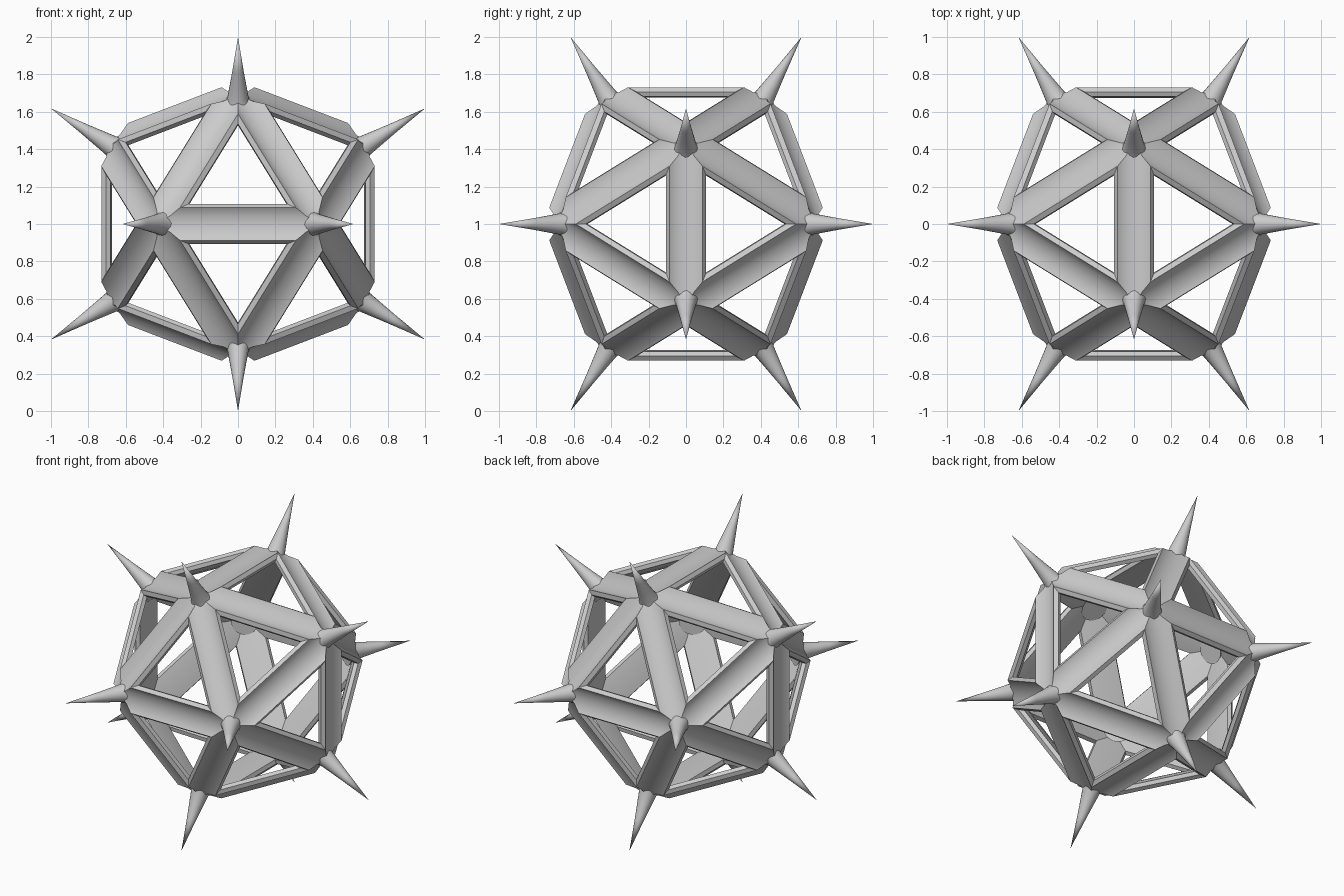
import bpy, bmesh, math
from mathutils import Vector
from itertools import combinations

if "Cube" in bpy.data.objects:
    bpy.data.objects.remove(bpy.data.objects["Cube"])

PHI = (1 + math.sqrt(5)) / 2
CENTRE = Vector((0, 0, 1))

# Twelve icosahedron directions
corners = []
for i in (-1, 1):
    for j in (-1, 1):
        a, b = i / PHI, j
        corners += [Vector((0, a, b)), Vector((b, 0, a)), Vector((a, b, 0))]
edge_len = 2 / PHI
edges = [(p, q) for p, q in combinations(corners, 2)
         if abs((p - q).length - edge_len) < 0.01]


def finish(bm, name, angle):
    bmesh.ops.remove_doubles(bm, verts=bm.verts, dist=0.0005)
    bmesh.ops.recalc_face_normals(bm, faces=bm.faces)
    mesh = bpy.data.meshes.new(name)
    bm.to_mesh(mesh)
    bm.free()
    ob = bpy.data.objects.new(name, mesh)
    bpy.context.collection.objects.link(ob)
    bpy.ops.object.select_all(action='DESELECT')
    bpy.context.view_layer.objects.active = ob
    ob.select_set(True)
    bpy.ops.object.shade_smooth_by_angle(angle=math.radians(angle))
    return ob


# Channel-shaped strut section: (sideways offset, distance from centre)
half = [(0, 0.695), (0.045, 0.703), (0.088, 0.731), (0.106, 0.707),
        (0.096, 0.682), (0, 0.675)]
section = half + [(-w, h) for w, h in half[-2:0:-1]]

# Cage: thirty struts mitred together at the corners
bm = bmesh.new()
for p, q in edges:
    out = (p + q).normalized()
    along = (q - p).normalized()
    side = along.cross(out)
    rings = []
    for sign in (-1, 1):
        rings.append([bm.verts.new(CENTRE + out * h + side * w
                                   + along * sign * (h / PHI - abs(w) * PHI))
                      for w, h in section])
    n = len(section)
    for k in range(n):
        m = (k + 1) % n
        bm.faces.new((rings[0][k], rings[0][m], rings[1][m], rings[1][k]))
finish(bm, "cage_struts", 40)

# Spikes: flared cones on every corner
profile = [(0.085, 0.735), (0.067, 0.765), (0.056, 0.80), (0.043, 0.88), (0.029, 0.97)]
SIDES = 20
bm = bmesh.new()
for c in corners:
    axis = c.normalized()
    u = axis.orthogonal().normalized()
    v = axis.cross(u)
    rings = [[bm.verts.new(CENTRE + axis * h
                           + r * (u * math.cos(t) + v * math.sin(t)))
              for t in (2 * math.pi * k / SIDES for k in range(SIDES))]
             for r, h in profile]
    tip = bm.verts.new(CENTRE + c)
    for lo, hi in zip(rings, rings[1:]):
        for k in range(SIDES):
            m = (k + 1) % SIDES
            bm.faces.new((lo[k], lo[m], hi[m], hi[k]))
    for k in range(SIDES):
        bm.faces.new((rings[-1][k], rings[-1][(k + 1) % SIDES], tip))
    bm.faces.new(rings[0][::-1])
finish(bm, "corner_spikes", 40)
